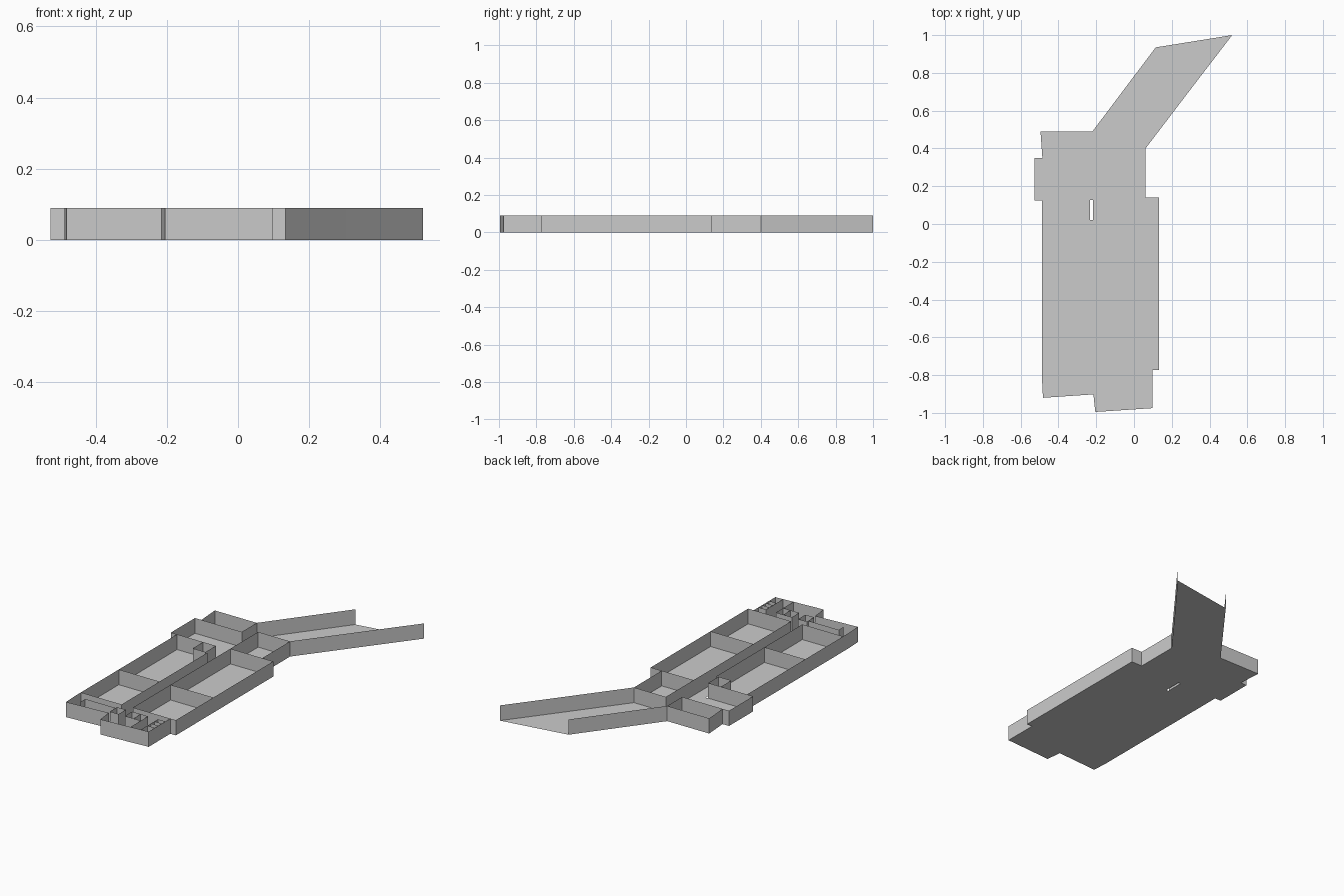
import bpy, bmesh

if "Cube" in bpy.data.objects:
    bpy.data.objects.remove(bpy.data.objects["Cube"])

H = 0.09  # wall height


def finish(bm, name):
    me = bpy.data.meshes.new(name)
    bm.to_mesh(me)
    bm.free()
    ob = bpy.data.objects.new(name, me)
    bpy.context.collection.objects.link(ob)
    return ob


def walls(name, *paths):
    """Thin upright sheets following each plan path."""
    bm = bmesh.new()
    for path in paths:
        lo = [bm.verts.new((x, y, 0)) for x, y in path]
        hi = [bm.verts.new((x, y, H)) for x, y in path]
        for i in range(len(path) - 1):
            bm.faces.new((lo[i], lo[i + 1], hi[i + 1], hi[i]))
    return finish(bm, name)


def rect(x0, y0, x1, y1):
    return [(x0, y0), (x1, y0), (x1, y1), (x0, y1), (x0, y0)]


def floor(name, *loops):
    """Flat floor; loops after the first are openings."""
    bm = bmesh.new()
    for pts in loops:
        vs = [bm.verts.new((x, y, 0)) for x, y in pts]
        for i in range(len(vs)):
            bm.edges.new((vs[i - 1], vs[i]))
    bmesh.ops.triangle_fill(bm, edges=bm.edges[:], use_beauty=True,
                            normal=(0, 0, 1))
    return finish(bm, name)


# Outline, starting and ending at the open mouth of the angled passage
outline = [(0.115, 0.935), (-0.22, 0.49), (-0.495, 0.49), (-0.485, 0.35),
           (-0.527, 0.35), (-0.527, 0.125), (-0.487, 0.125), (-0.487, -0.82),
           (-0.482, -0.92), (-0.215, -0.902), (-0.205, -0.995),
           (0.097, -0.975), (0.097, -0.772), (0.133, -0.772), (0.133, 0.14),
           (0.061, 0.14), (0.061, 0.40), (0.305, 0.72), (0.52, 1.0)]

floor("floor", outline, rect(-0.233, 0.022, -0.218, 0.127)[:4])
walls("outer_walls", outline)

# Long central corridor
walls("corridor_walls",
      [(-0.22, 0.03), (-0.22, -0.775)],
      [(-0.148, 0.40), (-0.148, -0.772)])

# Cross walls of the two rows of rooms
walls("room_dividers",
      *[[(-0.487, y), (-0.22, y)] for y in (-0.42, -0.775)],
      *[[(-0.148, y), (0.133, y)] for y in (-0.42, -0.772)],
      [(-0.148, 0.14), (0.061, 0.14)],
      [(-0.148, 0.40), (0.061, 0.40)],
      [(-0.487, 0.125), (-0.315, 0.125)])

# Entrance-side room
walls("end_room_walls", [(-0.527, 0.35), (-0.22, 0.35), (-0.22, 0.49)])

# Shaft box beside the corridor
walls("shaft", rect(-0.316, 0.028, -0.233, 0.125))

# Small service rooms at the front
walls("service_boxes",
      rect(-0.22, -0.885, -0.163, -0.817),
      rect(-0.122, -0.885, -0.066, -0.817),
      rect(-0.066, -0.885, -0.017, -0.817))
walls("service_walls",
      [(-0.017, -0.817), (-0.017, -0.981)],
      [(0.048, -0.817), (0.048, -0.977)],
      [(-0.42, -0.875), (-0.42, -0.83), (-0.22, -0.83)],
      *[[(0.048, -0.817 - 0.033 * i), (0.097, -0.817 - 0.033 * i)]
        for i in range(4)])
